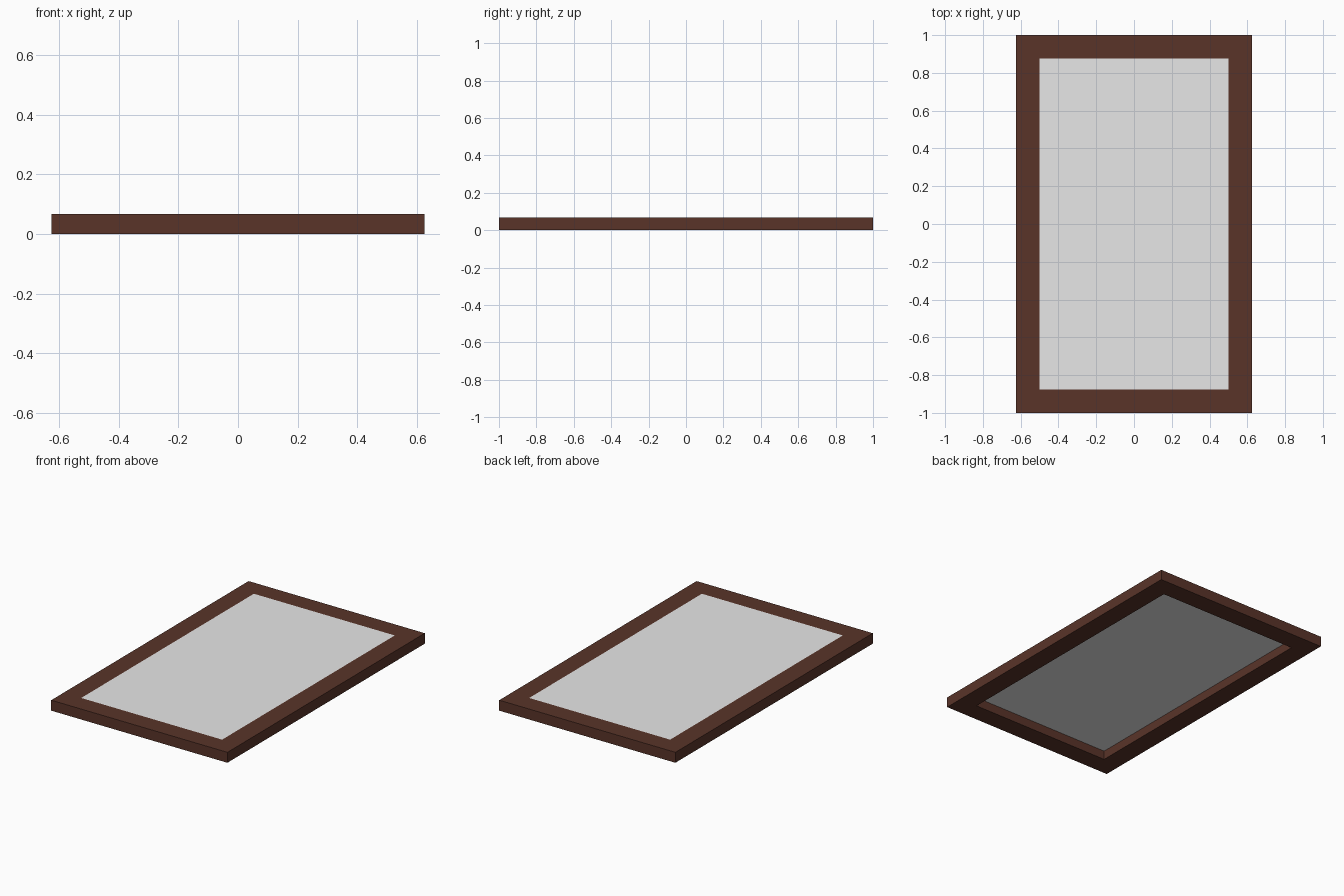
import bpy, bmesh

if "Cube" in bpy.data.objects:
    bpy.data.objects.remove(bpy.data.objects["Cube"])

W, L, H = 0.625, 1.0, 0.067      # outer half width, half length, height
RAIL = 0.125                     # width of the frame border
PANEL_T = 0.01                   # panel thickness


def material(name, rgb):
    m = bpy.data.materials.new(name)
    m.diffuse_color = (*rgb, 1.0)
    m.use_nodes = True
    m.node_tree.nodes["Principled BSDF"].inputs["Base Color"].default_value = m.diffuse_color
    return m


def make_object(name, bm, mat):
    bmesh.ops.recalc_face_normals(bm, faces=bm.faces)
    mesh = bpy.data.meshes.new(name)
    bm.to_mesh(mesh)
    bm.free()
    mesh.materials.append(mat)
    ob = bpy.data.objects.new(name, mesh)
    bpy.context.collection.objects.link(ob)
    return ob


def ring(bm, x, y, z):
    corners = ((-x, -y), (x, -y), (x, y), (-x, y))
    return [bm.verts.new((cx, cy, z)) for cx, cy in corners]


wood = material("dark brown wood", (0.10, 0.034, 0.022))
grey = material("light grey", (0.8, 0.8, 0.8))

# Border frame: four rectangular rings joined into a hollow rectangle
bm = bmesh.new()
ix, iy = W - RAIL, L - RAIL
rings = [ring(bm, W, L, 0), ring(bm, W, L, H), ring(bm, ix, iy, H), ring(bm, ix, iy, 0)]
for k in range(4):
    a, b = rings[k], rings[(k + 1) % 4]
    for i in range(4):
        j = (i + 1) % 4
        bm.faces.new((a[i], a[j], b[j], b[i]))
make_object("frame", bm, wood)

# Thin panel filling the opening, flush with the top of the frame
bm = bmesh.new()
low, high = ring(bm, ix, iy, H - PANEL_T), ring(bm, ix, iy, H)
bm.faces.new(low)
bm.faces.new(high)
for i in range(4):
    j = (i + 1) % 4
    bm.faces.new((low[i], low[j], high[j], high[i]))
make_object("panel", bm, grey)
